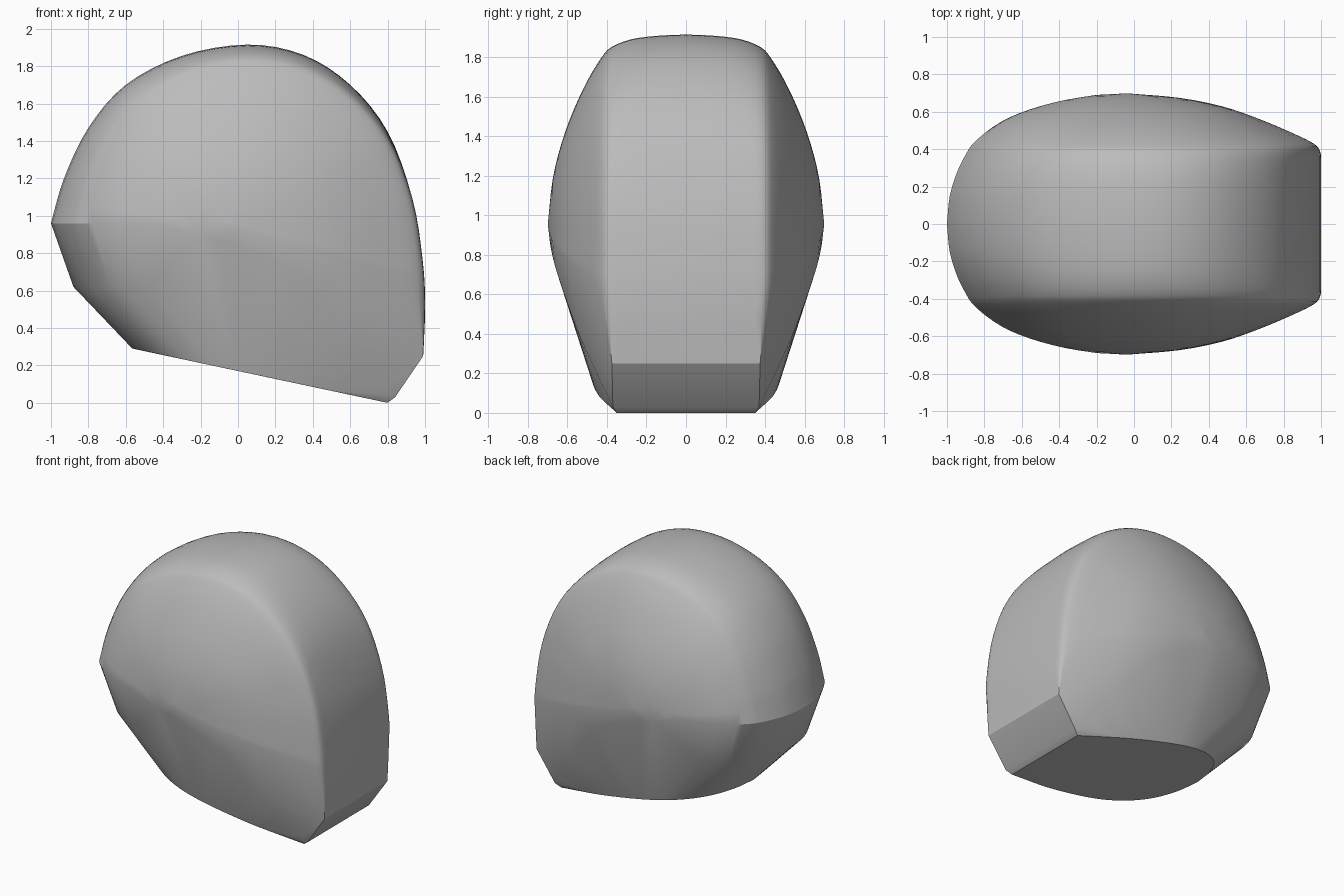
import bpy
import bmesh
from mathutils import Vector

if "Cube" in bpy.data.objects:
    bpy.data.objects.remove(bpy.data.objects["Cube"])


def smooth(points, steps):
    """Sample a Catmull-Rom curve through the given points."""
    p = [Vector(q) for q in points]
    p = [2 * p[0] - p[1]] + p + [2 * p[-1] - p[-2]]
    out = []
    for a, b, c, d in zip(p, p[1:], p[2:], p[3:]):
        for i in range(steps):
            t = i / steps
            out.append(0.5 * (2 * b + (c - a) * t + (2 * a - 5 * b + 4 * c - d) * t * t
                              + (3 * b - a - 3 * c + d) * t ** 3))
    return out + [p[-2]]


# Upper outline of the dome (x, z)
profile = smooth([(-1, .96), (-.93, 1.2), (-.8, 1.47), (-.6, 1.7), (-.3, 1.855),
                  (.05, 1.915), (.35, 1.86), (.6, 1.7), (.8, 1.45), (.93, 1.1),
                  (.985, .75), (.998, .5), (.99, .26)], 4)

# Dome slices: half width, left reach, right reach, top height
slices = smooth([(0, -1, 1, 1.915), (.15, -.985, 1, 1.908), (.28, -.945, 1, 1.89),
                 (.38, -.895, 1, 1.85), (.43, -.86, .965, 1.795), (.5, -.78, .82, 1.68),
                 (.57, -.665, .65, 1.53), (.63, -.5, .47, 1.365), (.675, -.3, .24, 1.18),
                 (.698, -.05, -.03, .97)], 3)

# Side crease, bottom plate edge and lower left wall (x, half width, z)
crease = smooth([(-.2, .69, .9), (0, .685, .84), (.3, .65, .7), (.55, .55, .42),
                 (.7, .47, .24), (.84, .37, .03)], 4)
bottom = smooth([(-.565, 0, .29), (-.53, .18, .283), (-.43, .34, .262), (-.25, .44, .223),
                 (0, .475, .17), (.4, .44, .085), (.79, .35, .002)], 5)
wall = smooth([(-.88, 0, .62), (-.86, .17, .62), (-.8, .32, .62), (-.68, .45, .62),
               (-.5, .54, .62)], 4)
toe = [Vector((.8, .35, 0)), Vector((.83, .365, .03)), Vector((.99, .375, .25))]

half = crease + bottom + wall + toe
cx, cz = -.05, .95
for y, left, right, top in slices:
    for px, pz in profile:
        if y > .39 and pz < .6:
            continue
        sx = (cx - left) / (cx + 1) if px < cx else (right - cx) / (1 - cx)
        sz = (top - cz) / (1.915 - cz)
        half.append(Vector((cx + (px - cx) * sx, y, cz + (pz - cz) * sz)))

# Skin the mirrored curves into one rounded shell
bm = bmesh.new()
for v in half:
    bm.verts.new(v)
    bm.verts.new((v.x, -v.y, v.z))
bmesh.ops.remove_doubles(bm, verts=bm.verts[:], dist=.004)
bmesh.ops.convex_hull(bm, input=bm.verts[:])
bmesh.ops.delete(bm, geom=[v for v in bm.verts if not v.link_faces], context='VERTS')
bmesh.ops.recalc_face_normals(bm, faces=bm.faces[:])

mesh = bpy.data.meshes.new("rounded_shell")
bm.to_mesh(mesh)
bm.free()
shell = bpy.data.objects.new("rounded_shell", mesh)
bpy.context.collection.objects.link(shell)

grey = bpy.data.materials.new("plain_grey")
grey.diffuse_color = (.5, .5, .5, 1)
grey.use_nodes = True
grey.node_tree.nodes["Principled BSDF"].inputs["Base Color"].default_value = grey.diffuse_color
mesh.materials.append(grey)

bpy.context.view_layer.objects.active = shell
shell.select_set(True)
bpy.ops.object.shade_smooth_by_angle(angle=.45)
